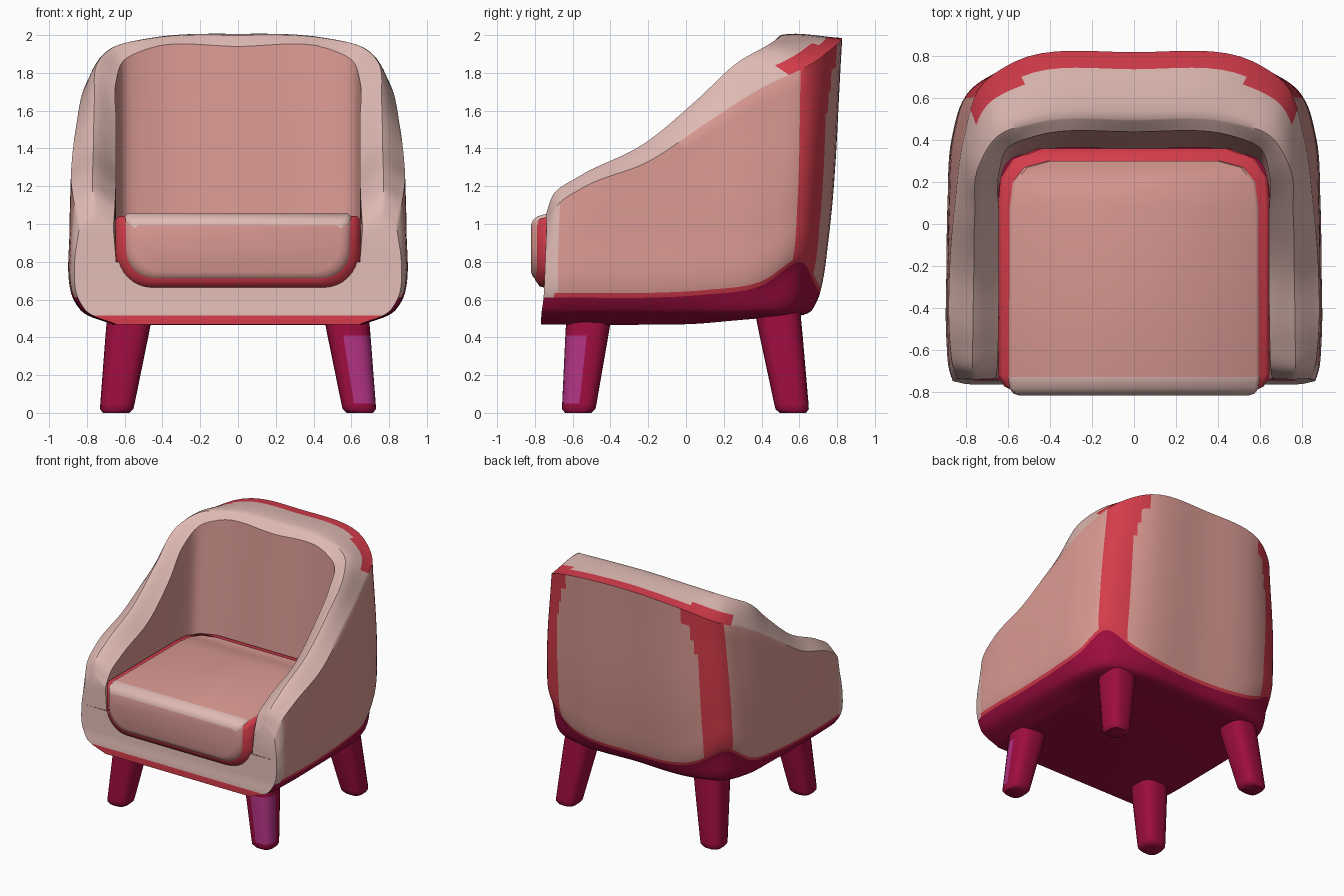
import bpy, bmesh, math
from mathutils import Vector as V

if "Cube" in bpy.data.objects:
    bpy.data.objects.remove(bpy.data.objects["Cube"])


def material(name, rgb):
    m = bpy.data.materials.new(name)
    m.diffuse_color = (*rgb, 1)
    m.use_nodes = True
    m.node_tree.nodes["Principled BSDF"].inputs["Base Color"].default_value = m.diffuse_color
    return m


MATS = [material("pale pink", (0.74, 0.49, 0.45)),
        material("salmon pink", (0.70, 0.32, 0.29)),
        material("red", (0.66, 0.045, 0.07)),
        material("dark crimson", (0.34, 0.004, 0.05)),
        material("magenta", (0.43, 0.032, 0.22))]
PALE, SALMON, RED, CRIMSON, MAGENTA = range(5)


def finish(name, bm, angle=40):
    bmesh.ops.recalc_face_normals(bm, faces=bm.faces)
    me = bpy.data.meshes.new(name)
    bm.to_mesh(me)
    bm.free()
    ob = bpy.data.objects.new(name, me)
    bpy.context.collection.objects.link(ob)
    for m in MATS:
        me.materials.append(m)
    bpy.ops.object.select_all(action='DESELECT')
    ob.select_set(True)
    bpy.context.view_layer.objects.active = ob
    bpy.ops.object.shade_smooth_by_angle(angle=math.radians(angle))
    return ob


def spline(pts, sub, soft=1.0):
    """Curve through the points; soft = 0 gives straight lines, 1 a full spline."""
    n = len(pts)
    d = [max((pts[i + 1] - pts[i]).length, 1e-5) for i in range(n - 1)]
    s = [(pts[i + 1] - pts[i]) / d[i] for i in range(n - 1)]
    m = [s[0]] + [(s[i - 1] * d[i] + s[i] * d[i - 1]) / (d[i] + d[i - 1])
                  for i in range(1, n - 1)] + [s[-1]]
    out = []
    for i in range(n - 1):
        for k in range(sub):
            t = k / sub
            p = (pts[i] * (2*t**3 - 3*t**2 + 1) + m[i] * d[i] * (t**3 - 2*t**2 + t)
                 + pts[i + 1] * (3*t**2 - 2*t**3) + m[i + 1] * d[i] * (t**3 - t**2))
            out.append(pts[i].lerp(pts[i + 1], t).lerp(p, soft))
    return out + [pts[-1]]


# ---- body shell: a wall section swept from the right arm round the back ----
# outer edge, crest and inner edge of the rim, from arm front to back centre
RIM = [((.84, -.738, .98), (.76, -.742, 1.05), (.66, -.738, .98)),
       ((.865, -.68, 1.10), (.77, -.70, 1.16), (.652, -.68, 1.09)),
       ((.88, -.55, 1.19), (.77, -.57, 1.25), (.648, -.55, 1.17)),
       ((.88, -.20, 1.33), (.765, -.23, 1.42), (.645, -.20, 1.32)),
       ((.855, .10, 1.53), (.76, .05, 1.65), (.645, .05, 1.54)),
       ((.81, .42, 1.73), (.74, .28, 1.86), (.645, .24, 1.76)),
       ((.73, .66, 1.845), (.65, .42, 1.94), (.60, .365, 1.87)),
       ((.57, .775, 1.93), (.45, .49, 1.985), (.47, .42, 1.93)),
       ((0, .82, 1.985), (0, .50, 2.0), (0, .44, 1.94))]
# outer wall plan, inner wall foot plan, rise of the lower panel edge
OUTER = [(.865, -.745), (.88, -.69), (.89, -.55), (.89, -.2), (.885, .1),
         (.865, .42), (.785, .635), (.58, .73), (0, .75)]
FOOT = [(.645, -.742), (.645, -.68), (.645, -.55), (.645, -.2), (.645, .05),
        (.64, .2), (.60, .30), (.47, .345), (0, .355)]
RISE = [0, 0, 0, 0, .015, .06, .19, .07, 0]


def section(k):
    o, c, i = (V(p) for p in RIM[k])
    x, y = OUTER[k]
    back, front, up = max(y, 0), min(y, 0), RISE[k]
    zm = (.80, .88)[k] if k < 2 else .95 + up
    e = .935 + up * .12
    return [V((*FOOT[k], .80)), i, c, o, V((x, y, zm)),
            V((x * .99, back * e + front * 1.01, .635 + up)),
            V((x * .98, back * (e - .01) + front * 1.012, .61 + up)),
            V((x * .93, back * .87 + front * 1.025, .54)),
            V((x * .74, back * .58 + front * 1.03, .467 + back * .05))]


half = [section(k) for k in range(9)]
full = half + [[V((-p.x, p.y, p.z)) for p in s] for s in half[-2::-1]]
SUB = 8
rails = [spline([s[j] for s in full], SUB) for j in range(9)]      # along the U
grid = []
for i in range(len(rails[0])):
    s = [r[i] for r in rails]
    grid.append(spline(s[:2], SUB)[:-1] + spline(s[1:4], SUB, .4)[:-1] + spline(s[3:], SUB, .8))

bm = bmesh.new()
vs = [[bm.verts.new(p) for p in row] for row in grid]
N, P = len(vs), len(vs[0])


def wall_colour(i, j):
    seg, i = j // SUB, min(i, N - 2 - i)
    if seg == 0:
        return SALMON
    if seg < 3:                               # padded rim, red piping at the back
        edge = 3 * SUB - (3 if i < 7 * SUB else 2)
        return RED if i >= 5.5 * SUB and j >= edge else PALE
    if seg < 5:                               # arm front, side, corner band, back
        if i < 1.1 * SUB:
            return PALE
        first, last = 46, 54
        near_top = max(0, 3 - (j - 3 * SUB))
        return RED if first <= i < last + near_top else SALMON
    if seg == 5:
        return PALE if i < SUB else RED
    return CRIMSON


for i in range(N - 1):
    for j in range(P - 1):
        f = bm.faces.new((vs[i][j], vs[i + 1][j], vs[i + 1][j + 1], vs[i][j + 1]))
        f.material_index = wall_colour(i, j)
# arm fronts
for row in (vs[0], vs[-1]):
    bm.faces.new(row[:4 * SUB + 1]).material_index = PALE
# front apron between the arms, with a red lower edge
for j in range(4 * SUB, P - 1):
    f = bm.faces.new((vs[0][j], vs[0][j + 1], vs[-1][j + 1], vs[-1][j]))
    f.material_index = RED if f.calc_center_median().z < .515 else PALE
# underside
for i in range(N // 2):
    a, b, c, d = vs[i][-1], vs[i + 1][-1], vs[N - 2 - i][-1], vs[N - 1 - i][-1]
    f = bm.faces.new((a, b, d) if b is c else (a, b, c, d))
    f.material_index = CRIMSON
finish("body_shell", bm)


# ---- seat cushion: front outline lofted along y ----
def cushion(name, rings, z0, z1, r, colour):
    bm = bmesh.new()
    loops = []
    for y, w, dz in rings:
        top, bot = z1 - dz, z0 + dz
        right = [(w - .02, top), (w, top - .02)]
        right += [(w - r + r * math.cos(a), bot + r - r * math.sin(a))
                  for a in (k * math.pi / 16 for k in range(9))]
        loop = right + [(-x, z) for x, z in right[::-1]]
        loops.append([bm.verts.new((x, y, z)) for x, z in loop])
    n = len(loops[0])
    for a, b in zip(loops, loops[1:]):
        for k in range(n):
            bm.faces.new((a[k], a[(k + 1) % n], b[(k + 1) % n], b[k]))
    bm.faces.new(loops[0])
    bm.faces.new(loops[-1])
    bmesh.ops.recalc_face_normals(bm, faces=bm.faces)
    for f in bm.faces:
        f.material_index = colour(f)
    return finish(name, bm, 50)


def cushion_colour(f):
    front_edge = len(f.verts) == 4 and f.calc_center_median().y < -.74
    return PALE if front_edge and f.normal.z > .1 else SALMON


cushion("seat_trim",
        [(-.80, .57, .05), (-.775, .62, .015), (-.72, .648, 0), (.10, .648, 0),
         (.22, .638, 0), (.31, .58, 0), (.36, .46, 0)],
        .655, 1.042, .18, lambda f: RED)
cushion("seat_cushion",
        [(-.82, .545, .06), (-.81, .575, .035), (-.785, .595, .015), (-.73, .603, 0),
         (.08, .60, 0), (.20, .585, 0), (.27, .53, 0), (.30, .42, 0)],
        .685, 1.056, .16, cushion_colour)


# ---- legs: tapered, splayed, rounded-square section ----
def leg(name, sx, foot_y, top_y, patch):
    bm = bmesh.new()
    loops = []
    for z, r in ((0, .07), (.02, .088), (.05, .091), (.41, .114), (.56, .122)):
        t = z / .5
        cx, cy = sx * (.645 - .07 * t), foot_y + (top_y - foot_y) * t
        loop = []
        for k in range(24):
            a = math.tau * k / 24
            c, s = math.cos(a), math.sin(a)
            q = r / (abs(c) ** 3 + abs(s) ** 3) ** (1 / 3)
            loop.append(bm.verts.new((cx + c * q, cy + s * q, z)))
        loops.append(loop)
    for i in range(4):
        for k in range(24):
            a, b = loops[i], loops[i + 1]
            f = bm.faces.new((a[k], a[(k + 1) % 24], b[(k + 1) % 24], b[k]))
            # painted patch on the outer front corner
            on = patch and i == 2 and 17 <= k <= 23
            f.material_index = MAGENTA if on else CRIMSON
    for lp in (loops[0], loops[-1]):
        bm.faces.new(lp).material_index = CRIMSON
    finish(name, bm, 50)


for side, sx in (("left", -1), ("right", 1)):
    leg(f"front_leg_{side}", sx, -.57, -.515, sx > 0)
    leg(f"back_leg_{side}", sx, .565, .49, False)
